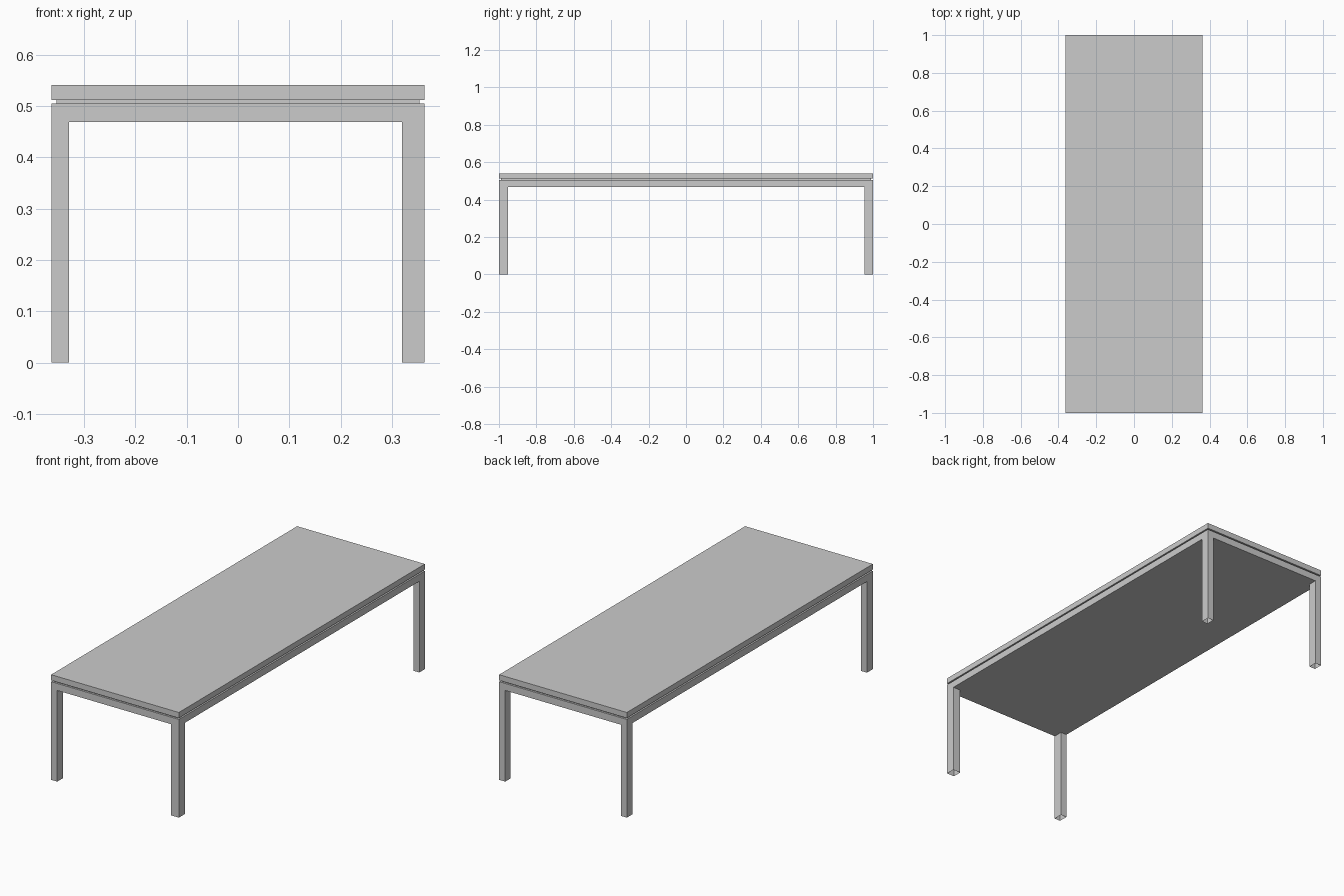
import bpy
import bmesh

cube = bpy.data.objects.get("Cube")
if cube:
    bpy.data.objects.remove(cube, do_unlink=True)

HALF_X, HALF_Y = 0.3635, 1.0
LEG_TOP, FRAME_TOP, GAP_TOP, TABLE_TOP = 0.469, 0.505, 0.512, 0.541
LEG_X, WIDE_LEG_X = 0.0345, 0.0437
LEG_FRONT, LEG_BACK = 0.048, 0.045

grey = bpy.data.materials.new("light grey")
grey.use_nodes = True
colour = (0.6, 0.6, 0.6, 1)
grey.diffuse_color = colour
grey.node_tree.nodes["Principled BSDF"].inputs["Base Color"].default_value = colour


def finish(name, bm):
    mesh = bpy.data.meshes.new(name)
    bm.to_mesh(mesh)
    bm.free()
    mesh.materials.append(grey)
    obj = bpy.data.objects.new(name, mesh)
    bpy.context.collection.objects.link(obj)
    return obj


def slab(name, half_x, half_y, bottom, top):
    bm = bmesh.new()
    bmesh.ops.create_cube(bm, size=1)
    for v in bm.verts:
        v.co.x *= 2 * half_x
        v.co.y *= 2 * half_y
        v.co.z = top if v.co.z > 0 else bottom
    return finish(name, bm)


def is_leg(face):
    c = face.calc_center_median()
    front = c.y < 0
    depth = LEG_FRONT if front else LEG_BACK
    width = WIDE_LEG_X if front and c.x > 0 else LEG_X
    return abs(c.x) > HALF_X - width and abs(c.y) > HALF_Y - depth


def leg_frame():
    # Underside sheet, divided at the leg edges
    bm = bmesh.new()
    xs = [-HALF_X, -HALF_X + LEG_X, HALF_X - WIDE_LEG_X, HALF_X - LEG_X, HALF_X]
    ys = [-HALF_Y, -HALF_Y + LEG_FRONT, HALF_Y - LEG_BACK, HALF_Y]
    rows = [[bm.verts.new((x, y, LEG_TOP)) for x in xs] for y in ys]
    for low, high in zip(rows, rows[1:]):
        for i in range(len(xs) - 1):
            bm.faces.new((low[i], high[i], high[i + 1], low[i + 1]))
    legs = [f for f in bm.faces if is_leg(f)]
    rim = [e for e in bm.edges if e.is_boundary]

    # Apron walls and the flat top of the frame
    new = bmesh.ops.extrude_edge_only(bm, edges=rim)["geom"]
    for v in new:
        if isinstance(v, bmesh.types.BMVert):
            v.co.z = FRAME_TOP
    top_rim = [e for e in new if isinstance(e, bmesh.types.BMEdge)
               and all(v.co.z == e.verts[0].co.z for v in e.verts)]
    bmesh.ops.contextual_create(bm, geom=top_rim)

    # Hollow legs, open at the foot
    new = bmesh.ops.extrude_face_region(bm, geom=legs)["geom"]
    for v in new:
        if isinstance(v, bmesh.types.BMVert):
            v.co.z = 0
    feet = [f for f in new if isinstance(f, bmesh.types.BMFace)]
    bmesh.ops.delete(bm, geom=feet, context="FACES_ONLY")
    bmesh.ops.recalc_face_normals(bm, faces=bm.faces)
    return finish("leg_frame", bm)


leg_frame()
slab("shadow_gap", 0.354, 0.99, FRAME_TOP, GAP_TOP)
slab("table_top", HALF_X, HALF_Y, GAP_TOP, TABLE_TOP)
